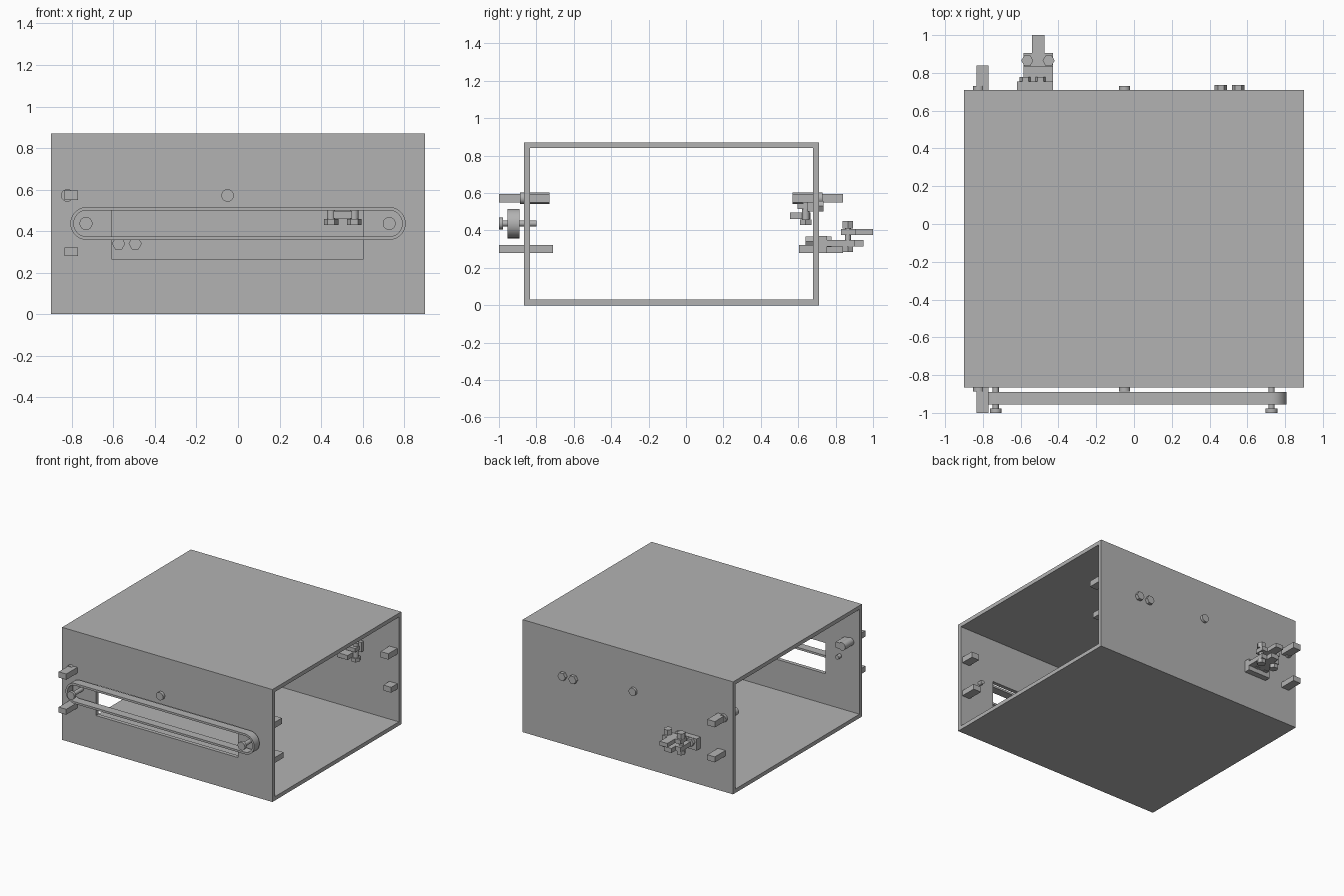
import bpy, bmesh, math
from mathutils import Matrix, Vector

if "Cube" in bpy.data.objects:
    bpy.data.objects.remove(bpy.data.objects["Cube"])

grey = bpy.data.materials.new("plain grey")
grey.use_nodes = True
grey.diffuse_color = (0.45, 0.45, 0.45, 1)
grey.node_tree.nodes["Principled BSDF"].inputs["Base Color"].default_value = grey.diffuse_color


def finish(name, bm, smooth=False):
    bmesh.ops.recalc_face_normals(bm, faces=bm.faces)
    mesh = bpy.data.meshes.new(name)
    bm.to_mesh(mesh)
    bm.free()
    mesh.materials.append(grey)
    ob = bpy.data.objects.new(name, mesh)
    bpy.context.collection.objects.link(ob)
    if smooth:
        bpy.ops.object.select_all(action='DESELECT')
        ob.select_set(True)
        bpy.context.view_layer.objects.active = ob
        bpy.ops.object.shade_smooth_by_angle(angle=math.radians(35))
    return ob


def box(name, x, y, z):
    """Block given by its (low, high) range on each axis."""
    bm = bmesh.new()
    size = [b - a for a, b in (x, y, z)]
    mid = Vector([(a + b) / 2 for a, b in (x, y, z)])
    bmesh.ops.create_cube(bm, size=1, matrix=Matrix.Translation(mid) @ Matrix.Diagonal((*size, 1)))
    return finish(name, bm)


def rod(name, start, axis, length, radius, sides=32):
    """Cylinder or hex prism from start along y or z."""
    bm = bmesh.new()
    turn = Matrix.Rotation(-math.pi / 2, 4, 'X') if axis == 'Y' else Matrix()
    move = Matrix.Translation(start) @ turn @ Matrix.Translation((0, 0, length / 2))
    if sides == 6:
        move = move @ Matrix.Rotation(math.pi / 6, 4, 'Z')
    bmesh.ops.create_cone(bm, cap_ends=True, segments=sides, radius1=radius,
                          radius2=radius, depth=length, matrix=move)
    return finish(name, bm, sides > 6)


# Casing: a square tube open at both ends, with a slot in the front wall
def ring_prism(name, outer, inner, extrude, smooth=False):
    """Solid between two matching closed loops, pushed along a vector."""
    bm = bmesh.new()
    n = len(outer)
    push = Vector(extrude)
    loops = [[bm.verts.new(Vector(p) + s) for p in loop]
             for s in (Vector(), push) for loop in (outer, inner)]
    for a, b in ((0, 1), (0, 2), (1, 3), (2, 3)):
        for i in range(n):
            j = (i + 1) % n
            bm.faces.new((loops[a][i], loops[a][j], loops[b][j], loops[b][i]))
    return finish(name, bm, smooth)


FRONT, BACK, TOP, WALL, HALF = -0.865, 0.71, 0.87, 0.03, 0.9


def tube_loop(inset):
    f, b, lo, hi = FRONT + inset, BACK - inset, inset, TOP - inset
    return [(-HALF, f, lo), (-HALF, b, lo), (-HALF, b, hi), (-HALF, f, hi)]


casing = ring_prism("casing", tube_loop(0), tube_loop(WALL), (2 * HALF, 0, 0))
cutter = box("slot_cutter", (-0.61, 0.605), (-0.95, -0.75), (0.265, 0.503))
cutter.hide_render = True
cut = casing.modifiers.new("slot", 'BOOLEAN')
cut.object = cutter
cut.operation = 'DIFFERENCE'
cut.solver = 'EXACT'
bpy.context.view_layer.objects.active = casing
bpy.ops.object.modifier_apply(modifier="slot")
bpy.data.objects.remove(cutter)

# Belt: a hollow band with round ends in front of the slot
BELT_Z, REACH = 0.437, 0.728


def stadium(radius, steps=24):
    loop = []
    for side in (1, -1):
        for i in range(steps + 1):
            a = side * math.pi / 2 - math.pi * i / steps
            loop.append((side * REACH + radius * math.cos(a), -0.955,
                         BELT_Z + radius * math.sin(a)))
    return loop


ring_prism("belt", stadium(0.079), stadium(0.063), (0, 0.065, 0), True)

# Belt axles
for side, x in (("left", REACH), ("right", -REACH - 0.004)):
    rod(side + "_axle", (x, -0.99, BELT_Z), 'Y', 0.19, 0.016)
    rod(side + "_axle_head", (x, -1.0, BELT_Z), 'Y', 0.022, 0.031)

# Guide pegs: upper and lower, outside at one end and inside at the other
for level, z, inner_front, inner_back in (("upper", (0.55, 0.595), -0.73, 0.57),
                                          ("lower", (0.28, 0.322), -0.71, 0.605)):
    out_x, in_x = (-0.835, -0.77), (0.82, 0.887)
    through = -0.73 if level == "upper" else -0.84
    box(level + "_front_outer_peg", out_x, (-1.0, through), z)
    box(level + "_back_outer_peg", out_x, (0.69, 0.84), z)
    box(level + "_front_inner_peg", in_x, (-0.85, inner_front), z)
    box(level + "_back_inner_peg", in_x, (inner_back, 0.69), z)

# Round pins through the front and back walls
for name, x in (("end", -0.822), ("middle", -0.05)):
    rod(name + "_front_pin", (x, -0.888, 0.572), 'Y', 0.158, 0.03)
    rod(name + "_back_pin", (x, 0.57, 0.572), 'Y', 0.16, 0.03)

# Outer clamp on the back wall
box("clamp_plate", (-0.62, -0.43), (0.705, 0.755), (0.28, 0.37))
box("clamp_lower_block", (-0.585, -0.43), (0.75, 0.9), (0.315, 0.35))
box("clamp_lower_arm", (-0.54, -0.475), (0.89, 0.95), (0.315, 0.35))
box("clamp_cross_bar", (-0.585, -0.43), (0.83, 0.905), (0.376, 0.408))
box("clamp_upper_arm", (-0.54, -0.475), (0.9, 1.0), (0.376, 0.408))
for i, x in enumerate((-0.575, -0.495)):
    rod(f"plate_bolt_{i}", (x, 0.65, 0.34), 'Y', 0.12, 0.015)
    rod(f"plate_bolt_head_{i}", (x, 0.755, 0.34), 'Y', 0.024, 0.032, 6)
    rod(f"plate_nut_{i}", (x, 0.64, 0.34), 'Y', 0.042, 0.032, 6)
for i, x in enumerate((-0.565, -0.452)):
    rod(f"clamp_bolt_{i}", (x, 0.865, 0.285), 'Z', 0.16, 0.016)
    rod(f"clamp_bolt_head_{i}", (x, 0.865, 0.41), 'Z', 0.04, 0.032, 6)
    rod(f"clamp_nut_{i}", (x, 0.865, 0.285), 'Z', 0.03, 0.032, 6)

# Inner bracket on the back wall, with its bolts showing outside
box("bracket_plate", (0.42, 0.6), (0.65, 0.685), (0.5, 0.575))
box("bracket_shelf", (0.43, 0.585), (0.595, 0.66), (0.515, 0.545))
box("bracket_bar", (0.46, 0.55), (0.555, 0.665), (0.462, 0.497))
for i, x in enumerate((0.46, 0.552)):
    rod(f"bracket_bolt_head_{i}", (x, 0.705, 0.53), 'Y', 0.03, 0.033, 6)
for i, x in enumerate((0.448, 0.56)):
    rod(f"bracket_pin_{i}", (x, 0.64, 0.44), 'Z', 0.13, 0.02)
    rod(f"bracket_pin_nut_{i}", (x, 0.64, 0.43), 'Z', 0.028, 0.035, 6)
